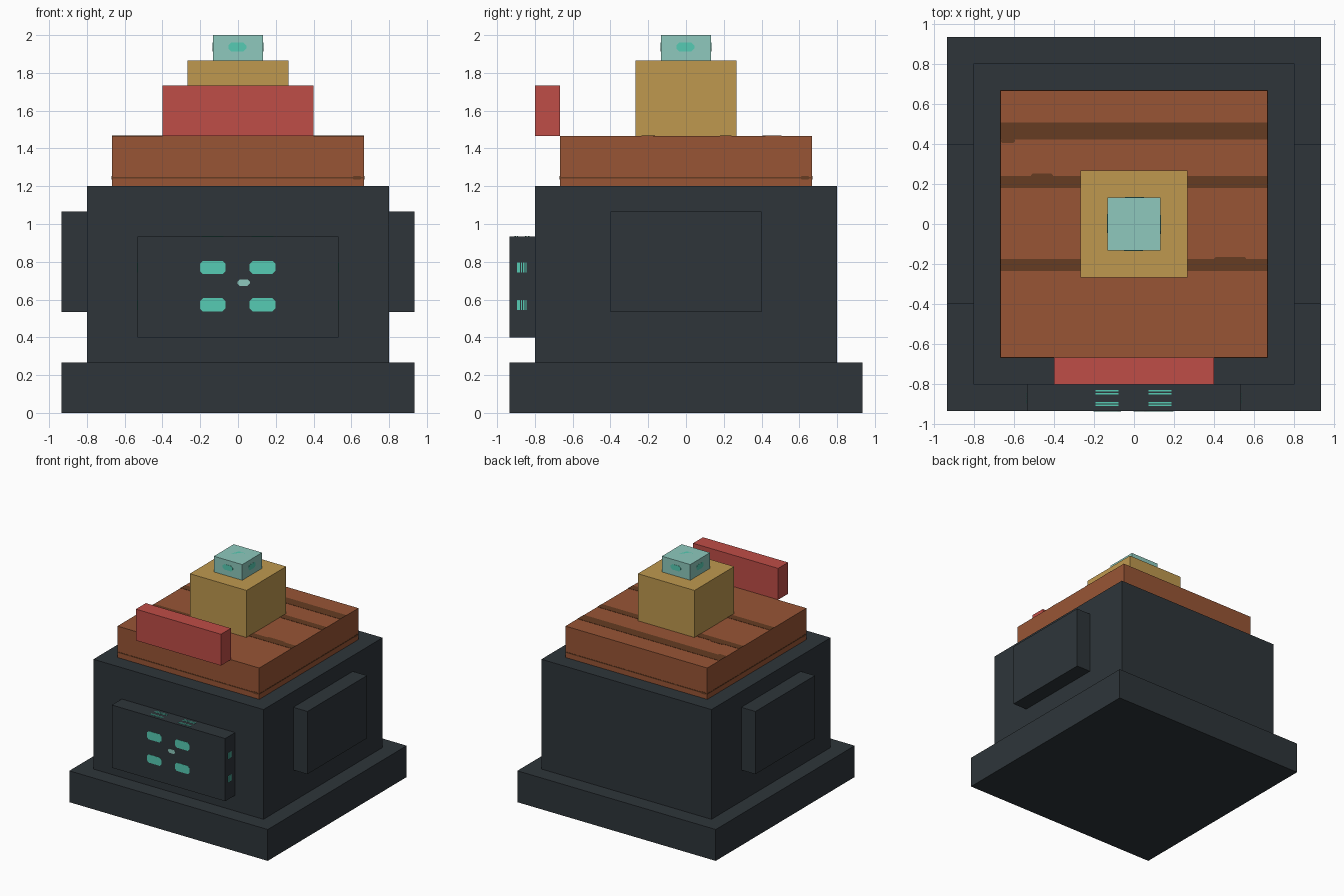
import bpy
import bmesh
from mathutils import Vector

cube = bpy.data.objects.get("Cube")
if cube:
    bpy.data.objects.remove(cube, do_unlink=True)

U = 2 / 15  # design unit: every block is a whole number of these


def material(name, hex_code):
    srgb = [int(hex_code[i:i + 2], 16) / 255 for i in (0, 2, 4)]
    rgba = [((c + 0.055) / 1.055) ** 2.4 for c in srgb] + [1]
    m = bpy.data.materials.new(name)
    m.use_nodes = True
    m.diffuse_color = rgba
    m.node_tree.nodes["Principled BSDF"].inputs["Base Color"].default_value = rgba
    return m


slate = material("dark slate", "2e353a")
wood = material("warm wood", "985535")
groove = material("dark wood", "663c22")
red = material("red", "bf4d47")
gold = material("gold", "bf994f")
crystal = material("pale crystal", "8ec9bd")
glow = material("teal glow", "56cbb3")


def finish(name, bm, mat):
    bmesh.ops.recalc_face_normals(bm, faces=bm.faces)
    mesh = bpy.data.meshes.new(name)
    bm.to_mesh(mesh)
    bm.free()
    mesh.materials.append(mat)
    obj = bpy.data.objects.new(name, mesh)
    bpy.context.collection.objects.link(obj)


def block(name, mat, size, centre):
    """Box with its size and the centre of its underside in design units."""
    bm = bmesh.new()
    bmesh.ops.create_cube(bm, size=1)
    for v in bm.verts:
        v.co = [(v.co[i] * size[i] + centre[i]) * U for i in range(3)]
        v.co.z += size[2] * U / 2
    finish(name, bm, mat)


# Each facing gives the across, up and outward directions of a surface
FACING = {
    "front": ((1, 0, 0), (0, 0, 1), (0, -1, 0)),
    "back": ((-1, 0, 0), (0, 0, 1), (0, 1, 0)),
    "left": ((0, 1, 0), (0, 0, 1), (1, 0, 0)),
    "right": ((0, -1, 0), (0, 0, 1), (-1, 0, 0)),
    "top": ((1, 0, 0), (0, 1, 0), (0, 0, 1)),
}


def plate(name, mat, facing, centre, w, h, cut=0, thick=0.002):
    """Thin inlay with clipped corners, lying on a surface."""
    across, up, out = (Vector(d) for d in FACING[facing])
    a, b = w / 2, h / 2
    if cut:
        outline = [(a, cut - b), (a, b - cut), (a - cut, b), (cut - a, b),
                   (-a, b - cut), (-a, cut - b), (cut - a, -b), (a - cut, -b)]
    else:
        outline = [(a, -b), (a, b), (-a, b), (-a, -b)]
    bm = bmesh.new()
    base = bm.faces.new([bm.verts.new(Vector(centre) + across * u + up * v)
                         for u, v in outline])
    new = bmesh.ops.extrude_face_region(bm, geom=[base])["geom"]
    bmesh.ops.translate(bm, vec=out * thick,
                        verts=[g for g in new if isinstance(g, bmesh.types.BMVert)])
    finish(name, bm, mat)


# Stacked body
block("base", slate, (14, 14, 2), (0, 0, 0))
block("body", slate, (12, 12, 7), (0, 0, 2))
block("front_panel", slate, (8, 1, 4), (0, -6.5, 3))
for side, s in (("left", 1), ("right", -1)):
    block(side + "_panel", slate, (1, 6, 4), (6.5 * s, 0, 4))
block("wooden_deck", wood, (10, 10, 2), (0, 0, 9))
block("red_bar", red, (6, 1, 2), (0, -5.5, 11))
block("gold_pedestal", gold, (4, 4, 3), (0, 0, 11))
block("crystal_cap", crystal, (2, 2, 1), (0, 0, 14))

# Grooves between the deck boards, with small knots on their edges
deck = 11 * U
for y, h in ((0.463, 0.085), (0.21, 0.06), (-0.205, 0.06)):
    plate("deck_groove", groove, "top", (0, y, deck), 10 * U, h)
for x, y, w in ((-0.63, 0.415, 0.07), (-0.46, 0.24, 0.11), (0.48, -0.175, 0.16)):
    plate("deck_knot", groove, "top", (x, y, deck), w, 0.022, 0.008)

# Seam and knot around the deck sides, glowing spots around the cap
for facing, (across, up, out) in FACING.items():
    if facing == "top":
        continue
    out, across = Vector(out), Vector(across)
    seam = out * 5 * U + Vector((0, 0, 1.245))
    plate(facing + "_deck_seam", groove, facing, seam, 10 * U, 0.009)
    plate(facing + "_seam_knot", groove, facing, seam + across * 0.63, 0.045, 0.018, 0.004)
    spot = out * U + Vector((0, 0, 1.937)) - across * 0.003
    plate(facing + "_cap_spot", glow, facing, spot, 0.095, 0.046, 0.015)
plate("top_cap_spot", glow, "top", (0, 0, 2 - 0.002), 0.1, 0.1, 0.022)

# Lights on the front panel
for z in (0.77, 0.572):
    for x in (-0.134, 0.13):
        plate("panel_light", glow, "front", (x, -7 * U, z), 0.136, 0.07, 0.016)
plate("panel_centre_light", crystal, "front", (0.03, -7 * U, 0.69), 0.066, 0.034, 0.012)

# Vents along the top and ends of the front panel
for x in (-0.134, 0.13):
    for y in (-0.833, -0.848, -0.892, -0.904):
        plate("top_vent", glow, "top", (x, y, 7 * U), 0.115, 0.007)
for facing, s in (("left", 1), ("right", -1)):
    for z in (0.77, 0.572):
        for y, w in ((-0.887, 0.017), (-0.871, 0.007), (-0.859, 0.007), (-0.847, 0.007)):
            plate(facing + "_vent", glow, facing, (4 * U * s, y, z), w, 0.052)
